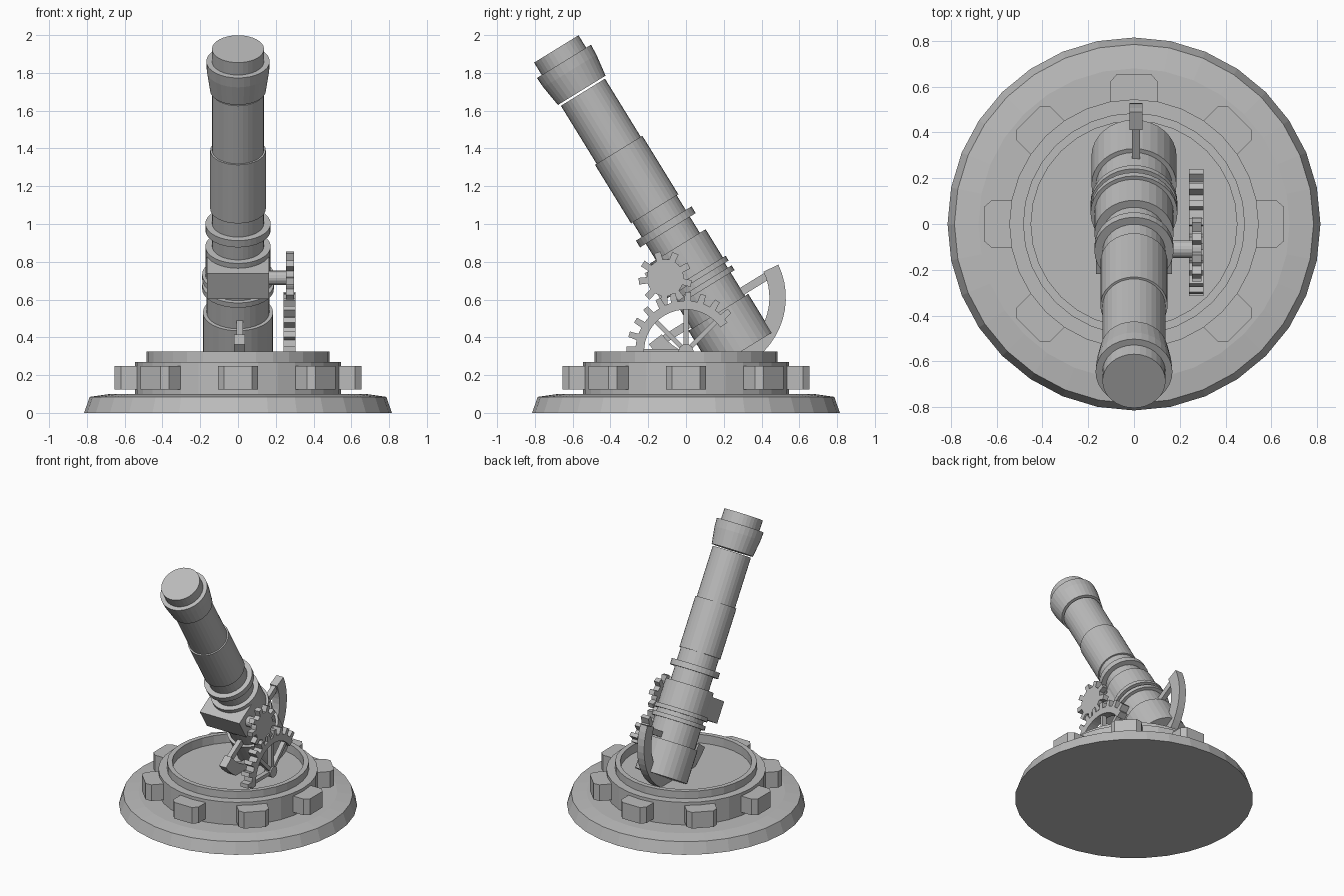
import bpy, bmesh
from math import sin, cos, pi, radians
from mathutils import Matrix

if "Cube" in bpy.data.objects:
    bpy.data.objects.remove(bpy.data.objects["Cube"])

metal = bpy.data.materials.new("grey metal")
metal.diffuse_color = (0.5, 0.5, 0.5, 1)
metal.use_nodes = True
metal.node_tree.nodes["Principled BSDF"].inputs["Base Color"].default_value = metal.diffuse_color

TILT = radians(31.6)
# barrel frame: local z runs up the barrel, local y points to its back
BARREL = Matrix.Translation((0, 0.297, 0.328)) @ Matrix.Rotation(TILT, 4, 'X')
WORLD = Matrix.Identity(4)


def finish(name, bm, matrix):
    bmesh.ops.recalc_face_normals(bm, faces=bm.faces)
    mesh = bpy.data.meshes.new(name)
    bm.to_mesh(mesh)
    bm.free()
    mesh.materials.append(metal)
    ob = bpy.data.objects.new(name, mesh)
    ob.matrix_world = matrix
    bpy.context.collection.objects.link(ob)
    return ob


def lathe(name, profile, matrix=WORLD, n=32):
    """Turn (radius, height) points about local z; both ends lie on the axis."""
    bm = bmesh.new()
    rings = []
    for r, z in profile:
        if r == 0:
            rings.append([bm.verts.new((0, 0, z))] * n)
        else:
            rings.append([bm.verts.new((r * cos(2 * pi * i / n), r * sin(2 * pi * i / n), z))
                          for i in range(n)])
    for a, b in zip(rings, rings[1:]):
        for i in range(n):
            j = (i + 1) % n
            quad = list(dict.fromkeys((a[i], a[j], b[j], b[i])))
            bm.faces.new(quad)
    return finish(name, bm, matrix)


def drum(name, r, z0, z1, matrix, n=32):
    return lathe(name, [(0, z0), (r, z0), (r, z1), (0, z1)], matrix, n)


def prism(name, outline, x0, x1, matrix=WORLD):
    """Extrude a (y, z) outline along x."""
    bm = bmesh.new()
    face = bm.faces.new([bm.verts.new((x0, y, z)) for y, z in outline])
    out = bmesh.ops.extrude_face_region(bm, geom=[face])
    bmesh.ops.translate(bm, vec=(x1 - x0, 0, 0),
                        verts=[v for v in out['geom'] if isinstance(v, bmesh.types.BMVert)])
    return finish(name, bm, matrix)


def rect(y0, y1, z0, z1):
    return [(y0, z0), (y1, z0), (y1, z1), (y0, z1)]


def arc(r, a0, a1, n):
    return [(r * cos(a0 + (a1 - a0) * i / n), r * sin(a0 + (a1 - a0) * i / n))
            for i in range(n + 1)]


def teeth(count, root, tip, start, step):
    pts = []
    for i in range(count):
        for f, r in ((0.0, root), (0.3, root), (0.36, tip), (0.72, tip), (0.8, root)):
            a = start + (i + f) * step
            pts.append((r * cos(a), r * sin(a)))
    return pts


# round base with raised rim and sunken floor
lathe("base_disc", [(0, 0), (0.815, 0), (0.785, 0.085), (0.68, 0.1), (0, 0.1)])
lathe("base_ring", [(0, 0.09), (0.545, 0.09), (0.545, 0.27), (0.485, 0.27),
                    (0.485, 0.325), (0.45, 0.325), (0.45, 0.26), (0, 0.26)])

# eight lugs round the ring (outline in plan, extruded upward)
lug = [(-0.105, 0.5), (-0.105, 0.62), (-0.075, 0.655), (0.075, 0.655), (0.105, 0.62), (0.105, 0.5)]
upright = Matrix(((0, 1, 0, 0), (0, 0, 1, 0), (1, 0, 0, 0), (0, 0, 0, 1)))
for i in range(8):
    prism("base_lug", lug, 0.125, 0.247, Matrix.Rotation(i * pi / 4, 4, 'Z') @ upright)

# barrel: stacked drums along the tilted axis
for name, r, z0, z1 in (
        ("breech_drum", 0.186, 0, 0.24),
        ("barrel_lower", 0.166, 0.2, 0.5),
        ("flange_lower", 0.19, 0.385, 0.415),
        ("flange_upper", 0.19, 0.445, 0.475),
        ("barrel_band", 0.173, 0.47, 0.65),
        ("barrel_tube", 0.137, 0.6, 1.608),
        ("barrel_collar", 0.173, 0.75, 0.792),
        ("barrel_sleeve", 0.147, 0.883, 1.247)):
    drum(name, r, z0, z1, BARREL)

# muzzle, set off from the tube by a thin gap
lathe("muzzle", [(0, 1.62), (0.148, 1.62), (0.165, 1.74), (0.168, 1.8),
                 (0.138, 1.8), (0.138, 1.877), (0, 1.877)], BARREL)

# guide arc under the breech, with a strut at each end
centre = BARREL @ Matrix.Translation((0, 0, 0.331))
end = radians(-6)
prism("guide_arc", arc(0.405, -pi - end, end, 24) + arc(0.318, end, -pi - end, 24),
      -0.02, 0.038, centre)
for side in (1, -1):
    prism("guide_strut", rect(side * 0.14, side * 0.34, 0.248, 0.29), -0.008, 0.026, BARREL)

# bearing block and drive shaft
prism("bearing_block", rect(-0.225, 0, 0.46, 0.62), -0.165, 0.165, BARREL)
PINION = Matrix.Translation((0, -0.11, 0.715))
drum("drive_shaft", 0.038, 0.1, 0.26, PINION @ Matrix.Rotation(pi / 2, 4, 'Y'), 16)

# small pinion gear
prism("pinion_gear", teeth(9, 0.098, 0.142, 0.1, 2 * pi / 9), 0.254, 0.296, PINION)

# large toothed sector with spokes and hub
SECTOR = Matrix.Translation((0, 0, 0.325))
a0, step = radians(35), radians(15)
a1 = a0 + 10 * step
prism("gear_sector", teeth(10, 0.268, 0.315, a0, step) + arc(0.268, a1, a1, 1)[:1]
      + arc(0.222, a1, a0, 24), 0.24, 0.304, SECTOR)
for deg in (45, 90, 135, 180):
    prism("sector_spoke", rect(0, 0.24, -0.013, 0.013), 0.255, 0.29,
          SECTOR @ Matrix.Rotation(radians(deg), 4, 'X'))
drum("sector_hub", 0.04, 0.245, 0.3, SECTOR @ Matrix.Rotation(pi / 2, 4, 'Y'), 16)
